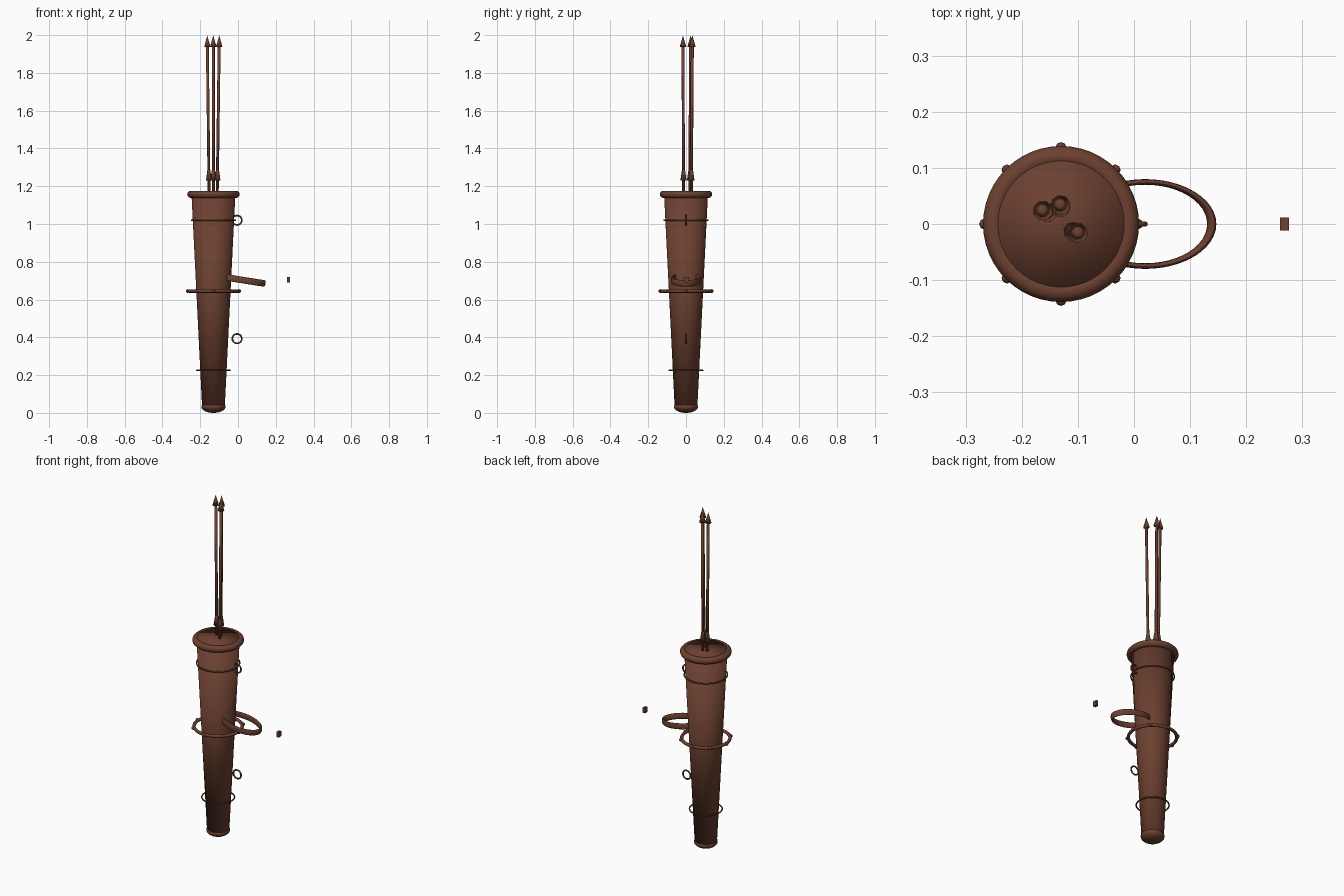
import bpy
from math import cos, sin, radians, tau
from mathutils import Vector

cube = bpy.data.objects.get("Cube")
if cube:
    bpy.data.objects.remove(cube, do_unlink=True)

leather = bpy.data.materials.new("brown_leather")
leather.use_nodes = True
brown = (0.15, 0.052, 0.03, 1)
leather.diffuse_color = brown
leather.node_tree.nodes["Principled BSDF"].inputs["Base Color"].default_value = brown

AXIS = -0.13  # x of the quiver's centre line


def finish(name, smooth=True):
    ob = bpy.context.object
    ob.name = name
    ob.data.materials.append(leather)
    if smooth:
        bpy.ops.object.shade_smooth()
    return ob


def taper(name, start, end, r1, r2, sides):
    """Cone or cylinder running from start to end."""
    start, end = Vector(start), Vector(end)
    d = end - start
    bpy.ops.mesh.primitive_cone_add(
        vertices=sides, radius1=r1, radius2=r2, depth=d.length,
        location=(start + end) / 2, rotation=d.to_track_quat('Z', 'Y').to_euler())
    return finish(name)


def ring(name, loc, major, minor, rot=(0, 0, 0), segs=48):
    bpy.ops.mesh.primitive_torus_add(
        location=loc, rotation=rot, major_radius=major, minor_radius=minor,
        major_segments=segs, minor_segments=12)
    return finish(name)


def ball(name, loc, scale, segs, rings):
    bpy.ops.mesh.primitive_uv_sphere_add(segments=segs, ring_count=rings,
                                         radius=1, location=loc)
    bpy.context.object.scale = scale
    return finish(name)


# Tapered body with rounded foot and rolled rim
taper("quiver_body", (AXIS, 0, 0.03), (AXIS, 0, 1.174), 0.06, 0.117, 48)
ball("rounded_foot", (AXIS, 0, 0.032), (0.064, 0.064, 0.032), 32, 16)
ring("rolled_rim", (AXIS, 0, 1.157), 0.12, 0.019)

# Bands around the body
ring("upper_band", (AXIS, 0, 1.02), 0.116, 0.004)
ring("middle_band", (AXIS, 0, 0.645), 0.13, 0.009)
ring("lower_band", (AXIS, 0, 0.225), 0.088, 0.004)

# Studs on the middle band
for i in range(8):
    a = tau * i / 8
    ball(f"stud_{i + 1}", (AXIS + 0.136 * cos(a), 0.136 * sin(a), 0.645),
         (0.01, 0.01, 0.01), 8, 6)

# Hanging rings on the side
for name, z in (("upper_hanging_ring", 1.02), ("lower_hanging_ring", 0.393)):
    ring(name, (-0.005, 0, z), 0.025, 0.0045, (radians(90), 0, 0), 24)

# Tilted carrying strap
strap = ring("strap_loop", (0.02, 0, 0.704), 1, 0.067, (0, radians(9), 0))
strap.scale = (0.12, 0.075, 0.26)

# Strap buckle
bpy.ops.mesh.primitive_cube_add(size=1, location=(0.268, 0, 0.705))
bpy.context.object.scale = (0.016, 0.024, 0.03)
finish("strap_buckle", smooth=False)

# Arrows: foot position and tip position for each
arrows = [((-0.153, 0.020), (-0.163, 0.024)),
          ((-0.130, 0.028), (-0.131, 0.034)),
          ((-0.110, -0.013), (-0.099, -0.016))]
for i, (foot, tip) in enumerate(arrows, 1):
    low, high = Vector((*foot, 1.16)), Vector((*tip, 1.998))

    def along(z):
        return low.lerp(high, (z - low.z) / (high.z - low.z))

    taper(f"arrow_shaft_{i}", low, along(1.95), 0.008, 0.008, 8)
    taper(f"arrow_head_{i}", along(1.937), high, 0.018, 0, 8)
    taper(f"arrow_fletching_{i}", along(1.23), along(1.315), 0.017, 0.004, 8)
